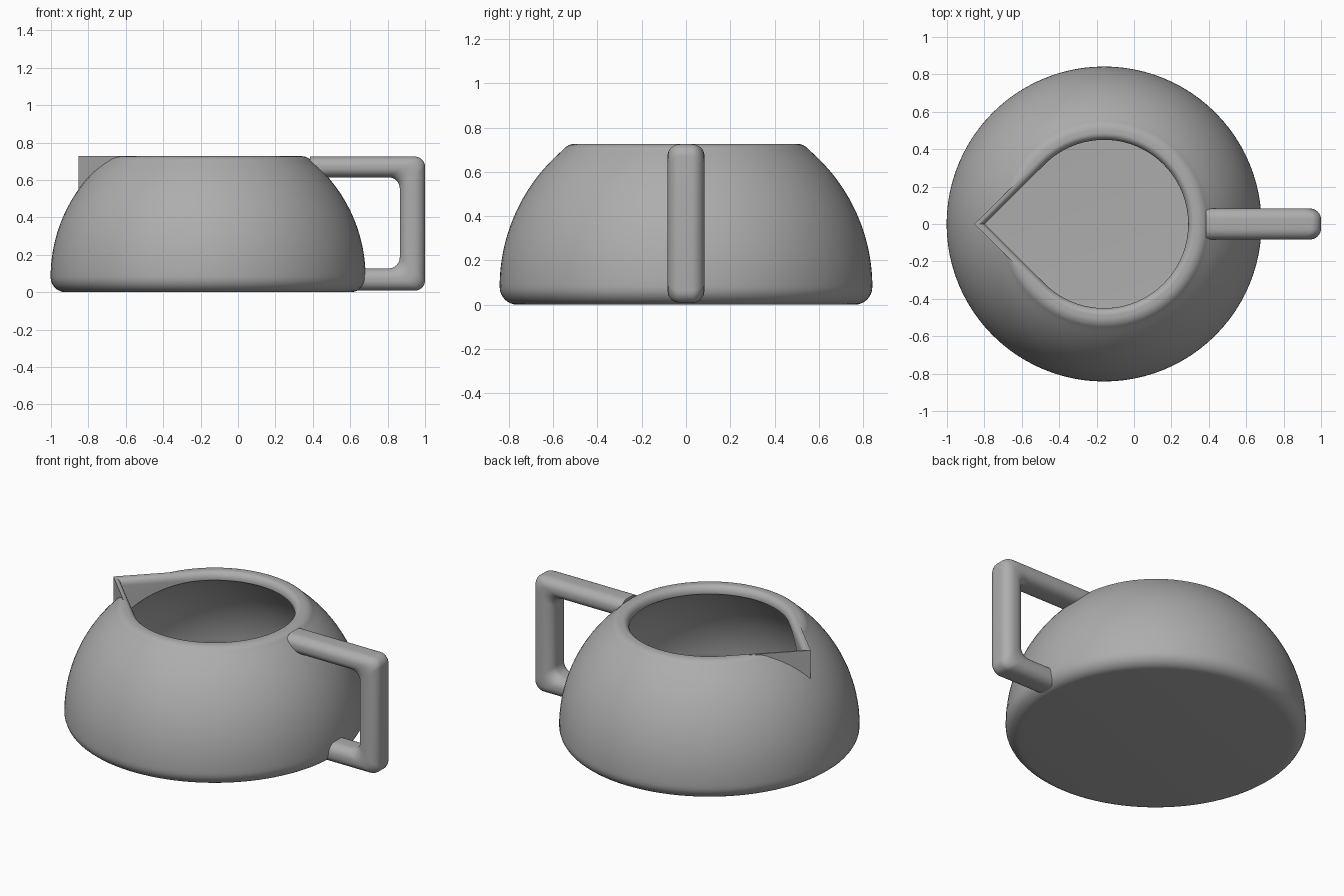
import bpy
import bmesh
from math import sin, cos, pi, acos, sqrt, radians

if "Cube" in bpy.data.objects:
    bpy.data.objects.remove(bpy.data.objects["Cube"], do_unlink=True)

CX = -0.16      # axis of the bowl
TOP = 0.727     # rim height
APEX = 1.42     # spout tip distance, in opening radii

grey = bpy.data.materials.new("plain grey")
grey.use_nodes = True
grey.diffuse_color = (0.42, 0.42, 0.42, 1)
grey.node_tree.nodes["Principled BSDF"].inputs["Base Color"].default_value = (0.42, 0.42, 0.42, 1)


def loft(name, rings):
    """Skin closed rings of equal length and cap both ends."""
    bm = bmesh.new()
    loops = [[bm.verts.new(p) for p in ring] for ring in rings]
    n = len(loops[0])
    for a, b in zip(loops, loops[1:]):
        for i in range(n):
            j = (i + 1) % n
            bm.faces.new((a[i], a[j], b[j], b[i]))
    bm.faces.new(loops[0])
    bm.faces.new(loops[-1])
    bmesh.ops.recalc_face_normals(bm, faces=bm.faces)
    mesh = bpy.data.meshes.new(name)
    bm.to_mesh(mesh)
    bm.free()
    mesh.materials.append(grey)
    ob = bpy.data.objects.new(name, mesh)
    bpy.context.scene.collection.objects.link(ob)
    return ob


def lathe(name, profile, steps=96):
    return loft(name, [[(CX + r * cos(2 * pi * i / steps), r * sin(2 * pi * i / steps), z)
                        for i in range(steps)] for r, z in profile])


def teardrop(r, z, steps=72):
    """Circle with two tangent lines meeting at the spout tip."""
    end = pi - acos(1 / APEX)
    angles = [-end + 2 * end * i / steps for i in range(steps + 1)]
    return [(CX + r * cos(a), r * sin(a), z) for a in angles] + [(CX - r * APEX, 0, z)]


def boolean(target, tool, operation):
    mod = target.modifiers.new(operation, 'BOOLEAN')
    mod.operation, mod.object, mod.solver = operation, tool, 'EXACT'
    bpy.context.view_layer.update()
    deps = bpy.context.evaluated_depsgraph_get()
    mesh = bpy.data.meshes.new_from_object(target.evaluated_get(deps))
    target.modifiers.clear()
    target.data = mesh
    bpy.data.objects.remove(tool, do_unlink=True)


def dome(radius, z_end, z_start, steps=28):
    """Bulging wall: an arc centred just off the axis."""
    zs = [z_start + (z_end - z_start) * i / steps for i in range(steps + 1)]
    return [(0.029 + sqrt(radius ** 2 - (z - 0.08) ** 2), z) for z in zs]


def fillet(cx, cz, rx, rz, a0, a1, steps=8):
    return [(cx + rx * cos(radians(a0 + (a1 - a0) * i / steps)),
             cz + rz * sin(radians(a0 + (a1 - a0) * i / steps))) for i in range(steps + 1)]


# Bowl body with rounded foot and shoulder
foot = fillet(0.762, 0.08, 0.08, 0.08, -90, 0)
shoulder = fillet(0.5, TOP - 0.07, 0.07, 0.07, 40, 90)
body = lathe("pitcher_body", foot + dome(0.813, 0.69, 0.1) + shoulder)

# Pouring spout, merged with the bowl
spout = loft("spout", [teardrop(0.488, 0.3), teardrop(0.488, TOP)])
boolean(body, spout, 'UNION')

# Hollow inside
inner_foot = fillet(0.702, 0.14, 0.06, 0.06, -90, 0)
cavity = lathe("cavity_cutter", inner_foot + dome(0.733, 0.69, 0.15))
boolean(body, cavity, 'DIFFERENCE')

# Teardrop opening with a rolled inner lip
lip = [(0.45 + 0.036 * (1 - cos(a)), TOP - 0.042 + 0.042 * sin(a))
       for a in [pi / 2 * i / 8 for i in range(9)]]
levels = [(0.45, 0.3)] + lip + [(0.486, TOP + 0.05)]
opening = loft("opening_cutter", [teardrop(r, z) for r, z in levels])
boolean(body, opening, 'DIFFERENCE')


# Handle: a rounded bar swept between an inner and an outer outline
def outline(x, low, high, r):
    return ([(0.385, high)] + fillet(x - r, high - r, r, r, 90, 0)
            + fillet(x - r, low + r, r, r, 0, -90) + [(0.61, low)])


outer = outline(1.0, 0.008, 0.725, 0.055)
inner = outline(0.865, 0.127, 0.614, 0.06)
section = []
for cy, cu, start in ((0.025, 0.55, 0), (-0.025, 0.55, 90), (-0.025, 0.45, 180), (0.025, 0.45, 270)):
    section += fillet(cy, cu, 0.058, 0.45, start, start + 90)
handle = loft("handle", [[(a[0] + (b[0] - a[0]) * u, y, a[1] + (b[1] - a[1]) * u)
                          for y, u in section] for a, b in zip(inner, outer)])

# Smooth shading with crisp edges kept
bpy.ops.object.select_all(action='DESELECT')
for ob in (body, handle):
    ob.select_set(True)
bpy.context.view_layer.objects.active = body
bpy.ops.object.shade_smooth_by_angle(angle=radians(30))
